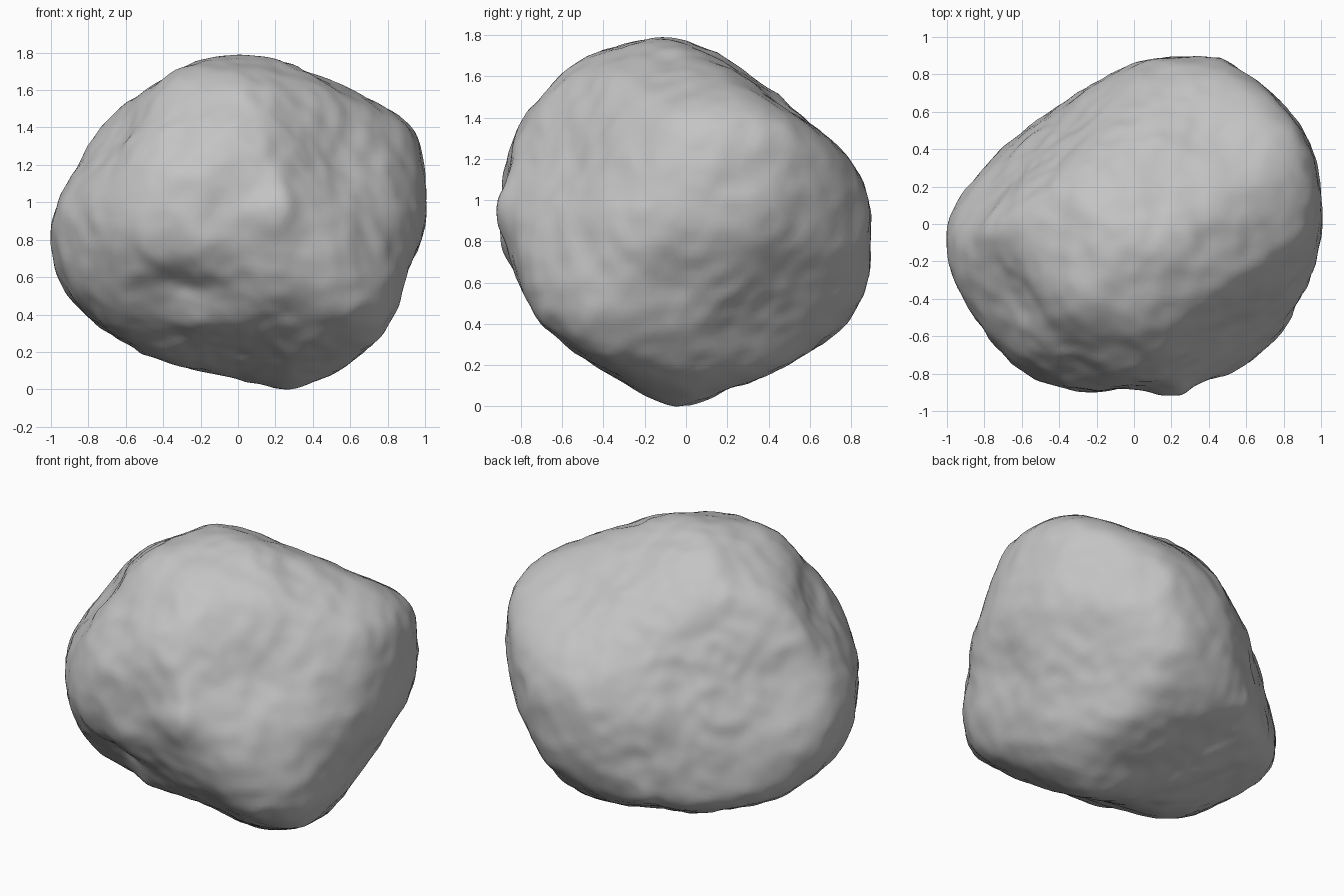
import bpy
import bmesh
import math
from mathutils import Vector, noise

if "Cube" in bpy.data.objects:
    bpy.data.objects.remove(bpy.data.objects["Cube"])

CENTRE = Vector((0, 0, 0.885))
SLANT = math.radians(25)


def profile_axes(azimuth, elevation):
    """Horizontal and vertical axis of the plane that a profile lies in."""
    a = math.radians(azimuth)
    facing = Vector((math.cos(a), math.sin(a), 0))
    across = Vector((-math.sin(a), math.cos(a), 0))
    up = Vector((0, 0, math.cos(elevation))) - facing * math.sin(elevation)
    return across, up


# Profiles of the boulder: radius in hundredths at equal angles, counter-clockwise
PROFILES = [
    (profile_axes(-90, 0),
     [99, 103, 101, 92, 88, 88, 87, 86, 87, 89, 98, 101, 96, 89, 84, 84, 92, 96, 95, 93]),
    (profile_axes(0, 0),
     [89, 83, 77, 76, 80, 87, 88, 91, 90, 90, 89, 85, 87, 85, 88, 88, 83, 85, 90, 92]),
    (profile_axes(-90, math.pi / 2),
     [100, 102, 103, 100, 94, 83, 76, 72, 77, 89, 99, 100, 99, 97, 92, 85, 90, 95, 95, 96]),
    (profile_axes(-45, SLANT),
     [101, 101, 83, 76, 76, 83, 82, 86, 84, 91, 101, 94, 83, 80, 80, 89, 98, 91, 87, 91]),
    (profile_axes(135, SLANT),
     [99, 95, 90, 92, 91, 90, 87, 94, 106, 109, 102, 101, 96, 89, 79, 80, 83, 91, 95, 96]),
    (profile_axes(45, -SLANT),
     [73, 68, 67, 70, 75, 80, 90, 100, 93, 95, 94, 102, 98, 86, 78, 80, 89, 91, 93, 83]),
]

# Broad sloping faces: outward direction and distance
FACES = [
    (Vector((0.58, -0.69, 0.43)).normalized(), 0.81),
    (Vector((-0.64, 0.64, 0.32)).normalized(), 0.65),
]

# Knobs (positive height) and hollows (negative): position, spread, height
FEATURES = [
    (Vector((0.2, -0.88, 0.93)), 0.14, 0.05),
    (Vector((0.5, -0.6, 1.18)), 0.18, -0.03),
    (Vector((-0.22, -0.85, 0.74)), 0.16, 0.025),
    (Vector((-0.35, -0.75, 0.51)), 0.17, -0.06),
    (Vector((0, -0.75, 0.5)), 0.15, -0.04),
    (Vector((-0.22, -0.6, 0.32)), 0.14, 0.03),
    (Vector((0.28, -0.7, 0.45)), 0.14, -0.02),
    (Vector((-0.6, -0.35, 1.3)), 0.16, -0.025),
    (Vector((0.28, -0.4, 1.55)), 0.16, -0.025),
    (Vector((0.35, 0.45, 1.4)), 0.15, -0.03),
    (Vector((0.85, -0.05, 0.6)), 0.15, -0.025),
    (Vector((-0.47, 0.29, 1.39)), 0.15, -0.015),
    (Vector((-0.78, 0.11, 1.07)), 0.15, -0.015),
    (Vector((-0.32, 0.59, 1.14)), 0.15, -0.015),
    (Vector((0.27, -0.12, 0)), 0.22, 0.035),
]


def profile_radius(radii, angle):
    """Smooth periodic interpolation of a profile."""
    n = len(radii)
    t = (angle / math.tau * n) % n
    i = int(t)
    f = t - i
    a, b, c, d = (radii[(i + k) % n] / 100 for k in (-1, 0, 1, 2))
    return b + f / 2 * (c - a + f * (2 * a - 5 * b + 4 * c - d + f * (3 * (b - c) + d - a)))


def boulder_radius(direction, sharpness=28, fullness=1.03):
    """Soft intersection of the sloping faces and all the swept profiles."""
    total = sum(max(0, direction.dot(n) / d) ** sharpness for n, d in FACES)
    for (across, up), radii in PROFILES:
        u, v = direction.dot(across), direction.dot(up)
        limit = profile_radius(radii, math.atan2(v, u))
        total += (math.hypot(u, v) / limit) ** sharpness
    return fullness * total ** (-1 / sharpness)


def surface_relief(point):
    """Broad lumps, ridged creases and fine grain."""
    lumps = 0.016 * noise.noise(point * 3.2)
    creases = 0.016 * (0.25 - abs(noise.noise(point * 4.5 + Vector((5, 2, 9)))))
    grain = 0.008 * noise.noise(point * 11)
    knobs = sum(h * math.exp(-((point - p).length / s) ** 2) for p, s, h in FEATURES)
    return lumps + creases + grain + knobs


# Boulder body
bm = bmesh.new()
bmesh.ops.create_icosphere(bm, subdivisions=6, radius=1)
for vert in bm.verts:
    direction = vert.co.normalized()
    vert.co = CENTRE + direction * boulder_radius(direction)
for _ in range(4):
    bmesh.ops.smooth_vert(bm, verts=bm.verts, factor=0.5,
                          use_axis_x=True, use_axis_y=True, use_axis_z=True)
for vert in bm.verts:
    vert.co += (vert.co - CENTRE).normalized() * surface_relief(vert.co)

# Rest it on the ground
lowest = min(vert.co.z for vert in bm.verts)
bmesh.ops.translate(bm, verts=bm.verts, vec=(0, 0, -lowest))

mesh = bpy.data.meshes.new("boulder")
bm.to_mesh(mesh)
bm.free()
boulder = bpy.data.objects.new("boulder", mesh)
bpy.context.collection.objects.link(boulder)

# Stone colour
stone = bpy.data.materials.new("grey_stone")
stone.use_nodes = True
colour = (0.55, 0.55, 0.55, 1)
stone.diffuse_color = colour
shader = stone.node_tree.nodes["Principled BSDF"]
shader.inputs["Base Color"].default_value = colour
shader.inputs["Roughness"].default_value = 0.9
mesh.materials.append(stone)

bpy.context.view_layer.objects.active = boulder
boulder.select_set(True)
bpy.ops.object.shade_smooth_by_angle(angle=math.radians(30))
